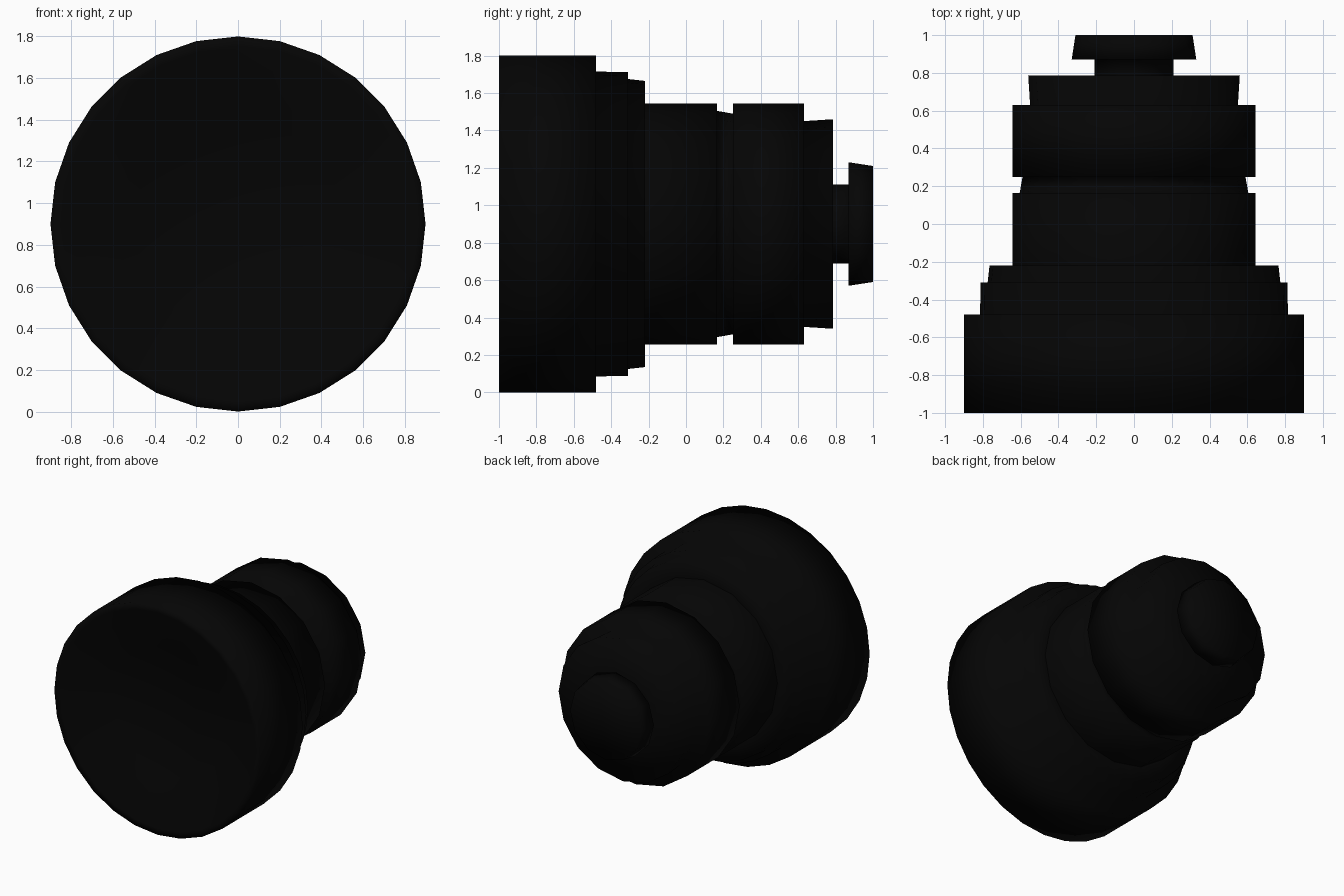
import bpy, bmesh, math

if "Cube" in bpy.data.objects:
    bpy.data.objects.remove(bpy.data.objects["Cube"])

black = bpy.data.materials.new("matte_black")
black.diffuse_color = (0.0014, 0.0014, 0.0014, 1)
black.use_nodes = True
black.node_tree.nodes["Principled BSDF"].inputs["Base Color"].default_value = black.diffuse_color
CZ = 0.9  # height of the lens axis


def lathe(name, profile, sides):
    """Revolve (y, radius) points about the y axis; radius 0 makes a pole."""
    bm = bmesh.new()
    rings = []
    for y, r in profile:
        if r == 0:
            rings.append([bm.verts.new((0, y, CZ))])
        else:
            rings.append([bm.verts.new((r * math.cos(2 * math.pi * i / sides), y,
                                        CZ + r * math.sin(2 * math.pi * i / sides)))
                          for i in range(sides)])
    for a, b in zip(rings, rings[1:]):
        for i in range(sides):
            j = (i + 1) % sides
            # profile runs front to back, so this winding faces outward
            if len(a) == 1:
                bm.faces.new((a[0], b[i], b[j]))
            elif len(b) == 1:
                bm.faces.new((a[i], b[0], a[j]))
            else:
                bm.faces.new((a[i], b[i], b[j], a[j]))
    for f in bm.faces:
        f.smooth = True
    me = bpy.data.meshes.new(name)
    bm.to_mesh(me)
    bm.free()
    me.materials.append(black)
    ob = bpy.data.objects.new(name, me)
    bpy.context.collection.objects.link(ob)
    return ob


# wide front housing with a shallow dish and two stepped collars
lathe("front_housing", [(-0.8, 0), (-0.84, 0.5), (-1, 0.85), (-1, 0.9),
                        (-0.48, 0.9), (-0.48, 0.815), (-0.31, 0.812), (-0.31, 0.775),
                        (-0.22, 0.765), (-0.22, 0.63)], 28)

# barrel with a shallow groove and a narrower rear step
lathe("barrel", [(-0.22, 0.643), (0.165, 0.643), (0.165, 0.605), (0.25, 0.59),
                 (0.25, 0.643), (0.63, 0.643), (0.63, 0.55), (0.785, 0.56),
                 (0.785, 0.2)], 16)

# rear neck and flared cap with a flat end
lathe("rear_cap", [(0.785, 0.21), (0.87, 0.21), (0.87, 0.33), (1.0, 0.31),
                   (0.98, 0)], 12)
